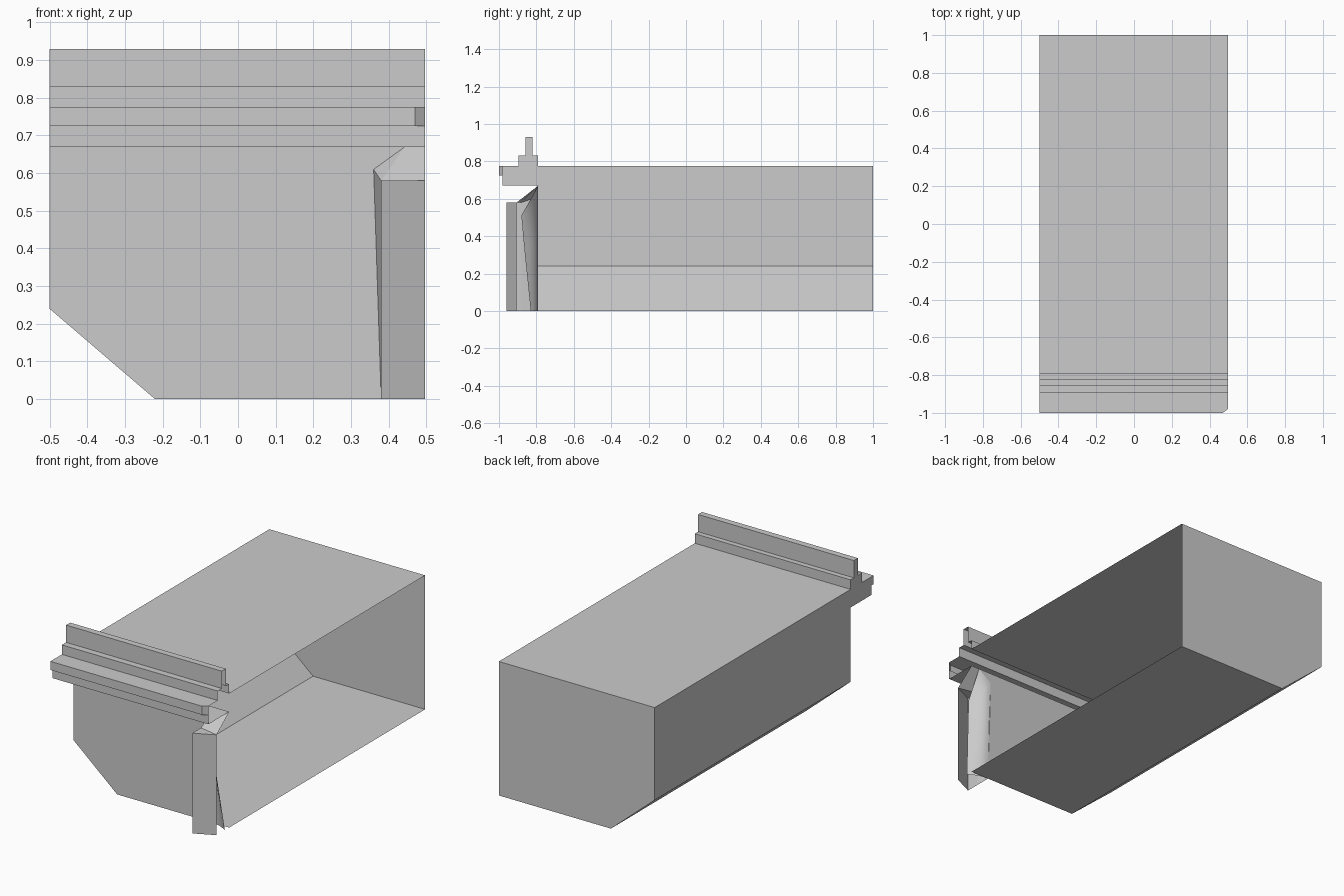
import bpy

if "Cube" in bpy.data.objects:
    bpy.data.objects.remove(bpy.data.objects["Cube"])

L, R = -0.5, 0.497      # left edge and open right edge
F, B, T = -0.79, 1.0, 0.775  # front wall, back wall, top height


def mesh_object(name, verts, faces):
    me = bpy.data.meshes.new(name)
    me.from_pydata(verts, [], faces)
    me.update()
    ob = bpy.data.objects.new(name, me)
    bpy.context.collection.objects.link(ob)
    return ob


def sheet(name, *polys):
    """Object made of separate flat polygons."""
    verts, faces = [], []
    for p in polys:
        faces.append(list(range(len(verts), len(verts) + len(p))))
        verts += p
    return mesh_object(name, verts, faces)


# Hull shell: thin walls around a section, open on the right side
section = [(R, 0), (-0.22, 0), (L, 0.24), (L, T), (R, T)]
n = len(section)
verts = [(x, F, z) for x, z in section] + [(x, B, z) for x, z in section]
faces = [(i, i + 1, n + i + 1, n + i) for i in range(n - 1)]
faces.append(tuple(range(2 * n - 1, n - 1, -1)))
mesh_object("hull_shell", verts, faces)

# Front wall, below the cornice and left of the corner post
front = [(-0.22, 0), (0.38, 0), (0.36, 0.61), (0.443, 0.67), (L, 0.67), (L, 0.24)]
sheet("front_wall", [(x, F, z) for x, z in front])

# Stepped cornice: profile swept along x, capped on the left only
profile = [(F, 0.67), (-0.98, 0.67), (-0.98, 0.725), (-1, 0.725), (-1, T),
           (-0.98, T), (-0.895, T), (-0.895, 0.83), (-0.857, 0.83),
           (-0.857, 0.93), (-0.82, 0.93), (-0.82, 0.83), (F, 0.83), (F, T)]
m = len(profile)
verts = [(L, y, z) for y, z in profile]
verts += [(0.47 if y == -1 else R, y, z) for y, z in profile]  # clipped lip end
faces = [(i, m + i, m + i + 1, i + 1) for i in range(m - 1)]
faces += [tuple(range(m)), (m + 2, m + 5, m + 4, m + 3)]
mesh_object("cornice", verts, faces)

# Corner post: angled front panel, left return, level top and sloped cap
h = 0.58
a, b, c = (0.38, -0.96), (R, -0.905), (0.38, -0.88)
sheet("corner_post",
      [(*a, 0), (*b, 0), (*b, h), (*a, h)],
      [(*c, 0), (*a, 0), (*a, h), (*c, h)],
      [(0.38, F, 0), (*c, 0), (*c, h), (0.36, F, 0.61)],
      [(*a, h), (*b, h), (*c, h)],
      [(*c, h), (*b, h), (R, F, 0.67), (0.443, F, 0.67)],
      [(*c, h), (0.443, F, 0.67), (0.36, F, 0.61)])

# Post gusset: tapering smooth sheet bowed from the wall to a free edge
wall = [(0.443, F, 0.67), (0.36, F, 0.61), (0.37, F, 0.4), (0.38, F, 0)]
edge = [(0.443, F, 0.67), (0.443, -0.88, 0.51), (0.46, -0.865, 0.34), (R, -0.83, 0)]
steps = 6
verts, faces = [], []
for p, q in zip(wall, edge):
    for k in range(steps + 1):
        t = k / steps
        bow = t * t
        verts.append((p[0] + (q[0] - p[0]) * t,
                      p[1] + (q[1] - p[1]) * bow,
                      p[2] + (q[2] - p[2]) * t))
w = steps + 1
for r in range(1, len(wall) - 1):
    for k in range(steps):
        i = r * w + k
        faces.append((i, i + 1, i + w + 1, i + w))
for k in range(steps):  # fan up to the single top point
    faces.append((0, w + k + 1, w + k))
gusset = mesh_object("post_gusset", verts, faces)
for p in gusset.data.polygons:
    p.use_smooth = True
